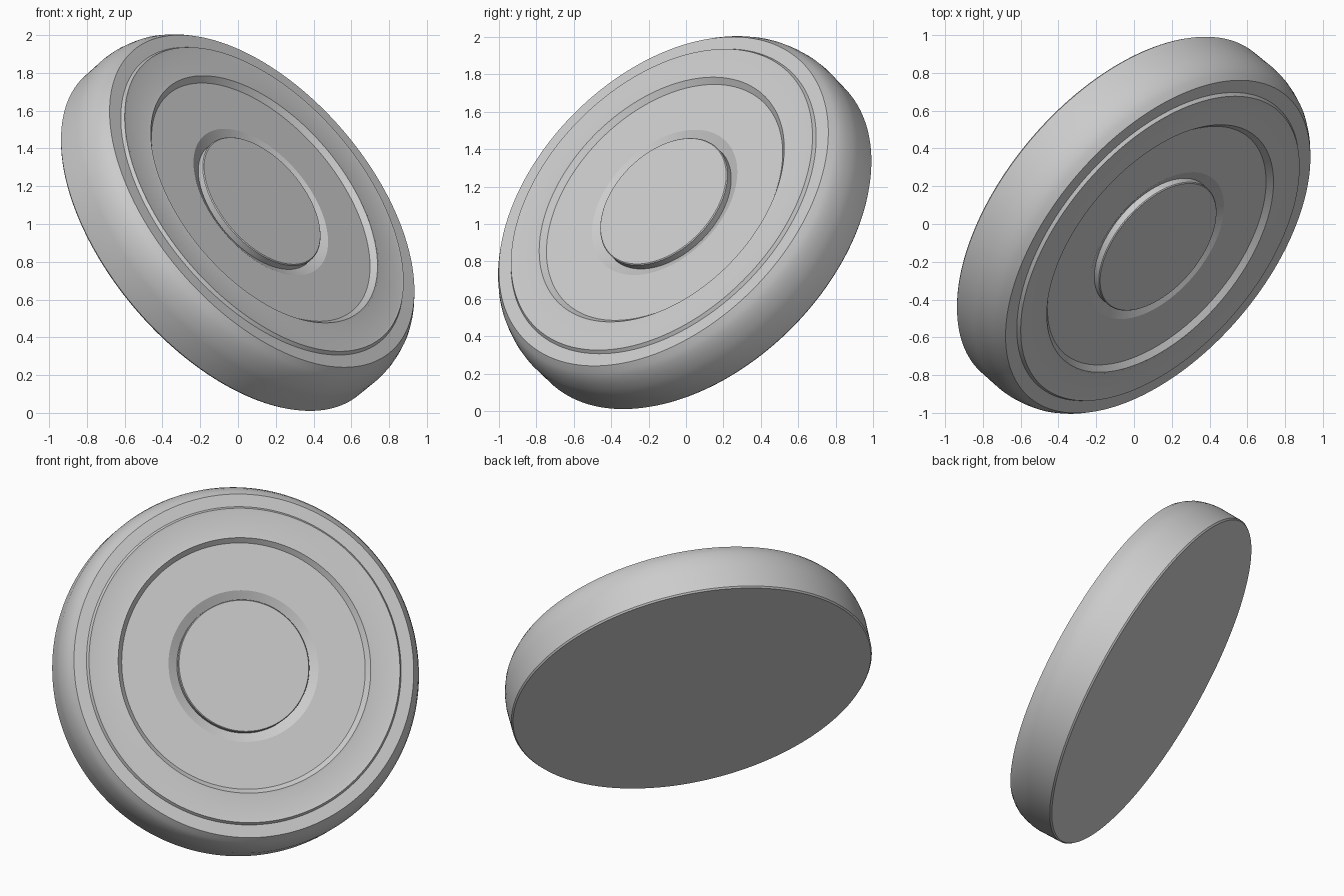
import bpy, bmesh, math
from mathutils import Vector

if "Cube" in bpy.data.objects:
    bpy.data.objects.remove(bpy.data.objects["Cube"])

AXIS = Vector((0.639, -0.543, 0.545)).normalized()   # direction the face looks
FACE = Vector((0.127, -0.120, 1.121))                # centre of the front rim plane
SEG = 360


def lathe(name, profile, ridges=(), depth=0.0, closed=False):
    """Revolve (radius, height) points; odd columns of 'ridges' points sink by depth."""
    bm = bmesh.new()
    cols = []
    for i in range(SEG):
        a = 2 * math.pi * i / SEG
        cols.append([bm.verts.new((r * math.cos(a), r * math.sin(a),
                                   h - (depth if k in ridges and i % 2 else 0)))
                     for k, (r, h) in enumerate(profile)])
    n = len(profile)
    for i in range(SEG):
        c, d = cols[i], cols[(i + 1) % SEG]
        for k in range(n if closed else n - 1):
            m = (k + 1) % n
            bm.faces.new((c[k], d[k], d[m], c[m]))
    if not closed:                                   # flat caps at both ends
        bm.faces.new([c[0] for c in cols])
        bm.faces.new([c[-1] for c in cols])
    bmesh.ops.recalc_face_normals(bm, faces=bm.faces)
    mesh = bpy.data.meshes.new(name)
    bm.to_mesh(mesh)
    bm.free()
    ob = bpy.data.objects.new(name, mesh)
    bpy.context.collection.objects.link(ob)
    ob.rotation_mode = 'QUATERNION'
    ob.rotation_quaternion = AXIS.to_track_quat('Z', 'Y')
    ob.location = FACE
    bpy.ops.object.select_all(action='DESELECT')
    ob.select_set(True)
    bpy.context.view_layer.objects.active = ob
    bpy.ops.object.shade_smooth_by_angle(angle=math.radians(25))
    return ob


# Puck body: flat back, straight side, rounded shoulder, flat rim, recessed dial, sloped moat
lathe("body", [(1.105, -0.335), (1.113, -0.325), (1.116, -0.18), (1.112, -0.14),
               (1.103, -0.10), (1.090, -0.06), (1.073, -0.03), (1.049, 0.0),
               (0.96, 0.0), (0.95, -0.01), (0.75, -0.01), (0.463, -0.01), (0.405, -0.04)])

# Raised ring with fine radial ridges
lathe("ridged_ring", [(0.975, -0.005), (0.960, 0.018), (0.945, 0.018), (0.795, 0.018),
                      (0.780, 0.018), (0.752, -0.010), (0.760, -0.02), (0.960, -0.02)],
      ridges=(2, 3), depth=0.005, closed=True)

# Round centre button standing in the moat
lathe("centre_button", [(0.405, -0.045), (0.405, -0.003), (0.400, 0.002)])
